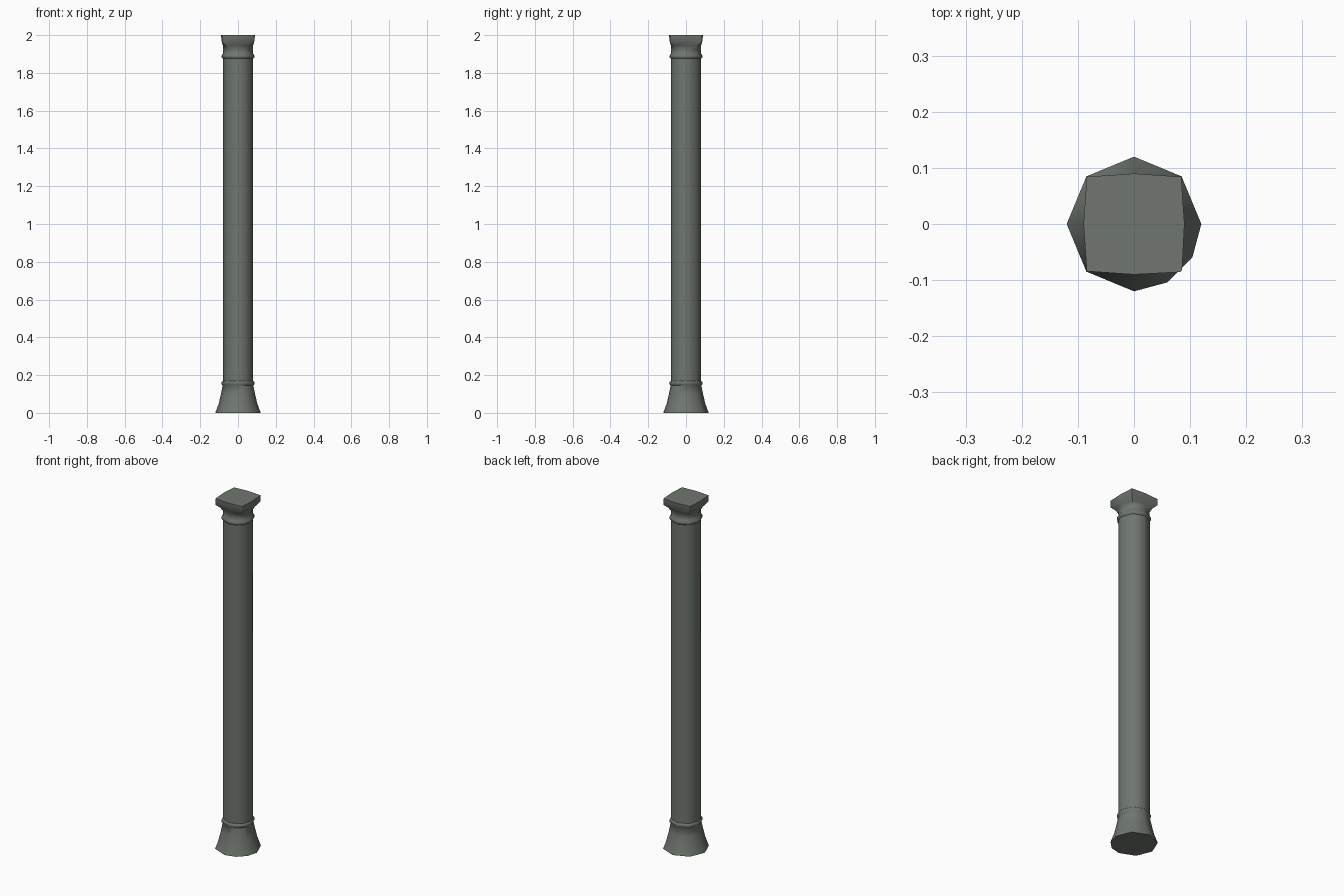
import bpy, math

if "Cube" in bpy.data.objects:
    bpy.data.objects.remove(bpy.data.objects["Cube"])

stone = bpy.data.materials.new("grey_green_stone")
stone.diffuse_color = (0.16, 0.18, 0.158, 1)
stone.use_nodes = True
stone.node_tree.nodes["Principled BSDF"].inputs["Base Color"].default_value = stone.diffuse_color

# Nine-sided section: octagon with one corner bevelled
ANGLES = [0, 45, 90, 135, 180, 225, 270, 300, 330]


def round_ring(r, z):
    return [(r * math.cos(math.radians(a)), r * math.sin(math.radians(a)), z) for a in ANGLES]


def square_ring(mid, corner, z):
    # near-square section: the two bevel points collapse towards one corner
    pts = []
    for a in ANGLES:
        t = math.radians(a)
        if a % 90 == 0:
            r = mid
        else:
            r = corner
            if a in (300, 330):
                t = math.radians(314 if a == 300 else 316)
        pts.append((r * math.cos(t), r * math.sin(t), z))
    return pts


def loft(name, rings, cap_start=False, cap_end=False):
    n = len(ANGLES)
    verts = [p for ring in rings for p in ring]
    faces = [(i * n + j, i * n + (j + 1) % n, (i + 1) * n + (j + 1) % n, (i + 1) * n + j)
             for i in range(len(rings) - 1) for j in range(n)]
    if cap_start:
        faces.append(tuple(reversed(range(n))))
    if cap_end:
        faces.append(tuple(range(len(verts) - n, len(verts))))
    me = bpy.data.meshes.new(name)
    me.from_pydata(verts, [], faces)
    me.materials.append(stone)
    ob = bpy.data.objects.new(name, me)
    bpy.context.collection.objects.link(ob)
    bpy.ops.object.select_all(action='DESELECT')
    ob.select_set(True)
    bpy.context.view_layer.objects.active = ob
    bpy.ops.object.shade_smooth_by_angle(angle=math.radians(50))
    return ob


# Flared foot with its collar
loft("base", [round_ring(r, z) for r, z in
              [(0.12, 0), (0.102, 0.05), (0.09, 0.10), (0.081, 0.145), (0.087, 0.152),
               (0.087, 0.162), (0.08, 0.17)]], cap_start=True)

# Plain shaft
loft("shaft", [round_ring(0.08, 0.17), round_ring(0.08, 1.875)])

# Collar, neck and square capital
loft("capital", [round_ring(r, z) for r, z in
                 [(0.08, 1.875), (0.087, 1.882), (0.087, 1.892), (0.08, 1.90), (0.078, 1.925)]]
     + [square_ring(0.08, 0.092, 1.945), square_ring(0.086, 0.119, 1.965),
        square_ring(0.09, 0.119, 2.0)], cap_end=True)
